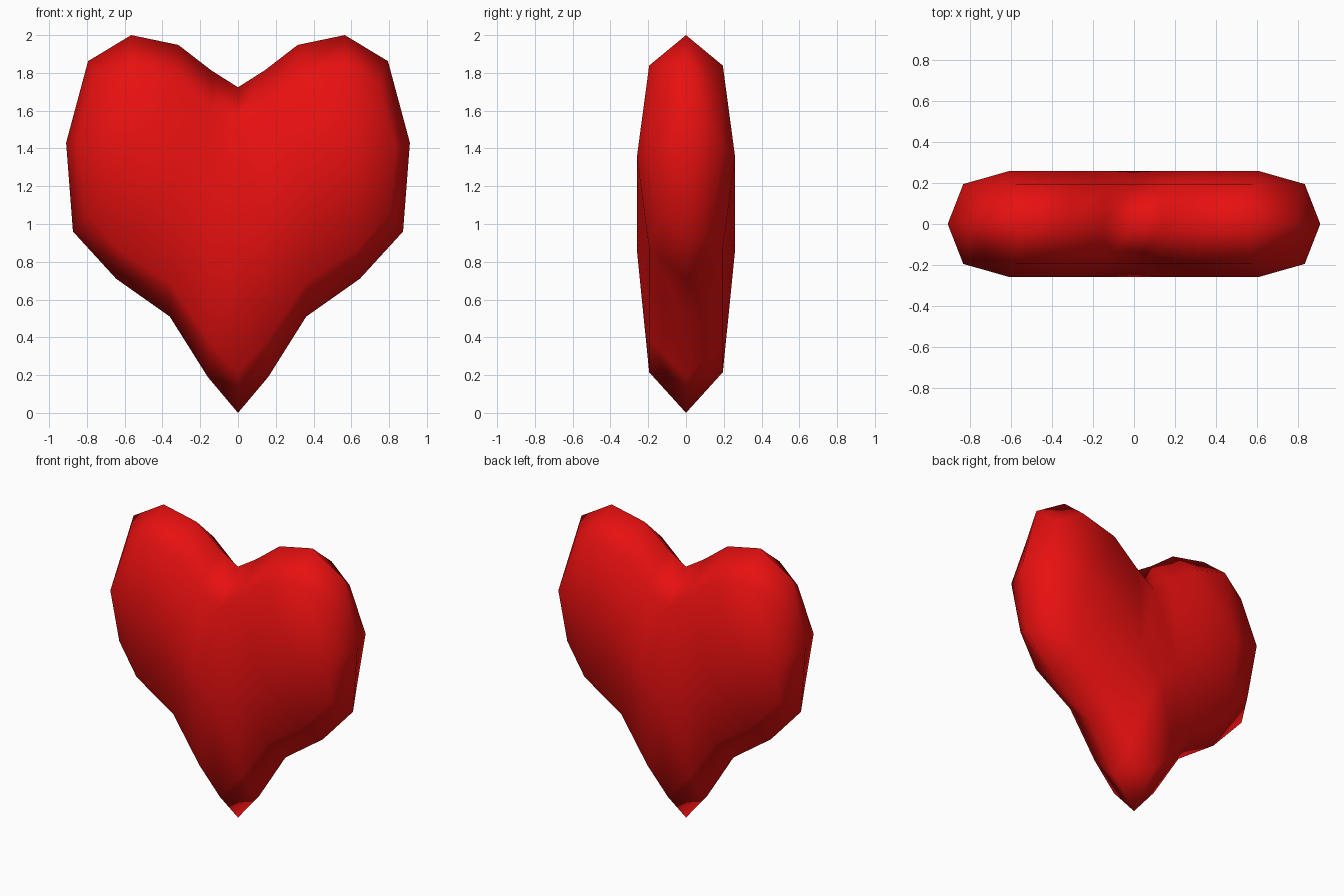
import bpy, bmesh

if "Cube" in bpy.data.objects:
    bpy.data.objects.remove(bpy.data.objects["Cube"])

# Red colour
red = bpy.data.materials.new("heart red")
red.diffuse_color = (0.8, 0.005, 0.005, 1.0)
red.use_nodes = True
red.node_tree.nodes["Principled BSDF"].inputs["Base Color"].default_value = red.diffuse_color

# Right half of the control outline, from the notch down to the tip
HALF = [(0, 1.635), (0.28, 1.99), (0.85, 2.01), (0.97, 0.85), (0.32, 0.57), (0, -0.19)]
DEPTH = 0.26
outline = HALF + [(-x, z) for x, z in reversed(HALF[1:-1])]
n = len(outline)

# Coarse cage: two inner and two outer quads on each side, plus the rim
bm = bmesh.new()
front = [bm.verts.new((x, -DEPTH, z)) for x, z in outline]
back = [bm.verts.new((x, DEPTH, z)) for x, z in outline]
for ring in (front, back):
    for quad in ((1, 2, 3, 4), (0, 1, 4, 5), (0, 5, 6, 9), (9, 6, 7, 8)):
        bm.faces.new([ring[i] for i in quad])
for i in range(n):
    j = (i + 1) % n
    bm.faces.new((front[i], front[j], back[j], back[i]))
bmesh.ops.recalc_face_normals(bm, faces=bm.faces[:])
for f in bm.faces:
    f.smooth = True

mesh = bpy.data.meshes.new("heart")
bm.to_mesh(mesh)
bm.free()
mesh.materials.append(red)
heart = bpy.data.objects.new("heart", mesh)
bpy.context.collection.objects.link(heart)

# One round of smoothing gives the soft, faceted outline
sub = heart.modifiers.new("rounding", 'SUBSURF')
sub.levels = sub.render_levels = 1
sub.quality = 1
sub.use_limit_surface = False
